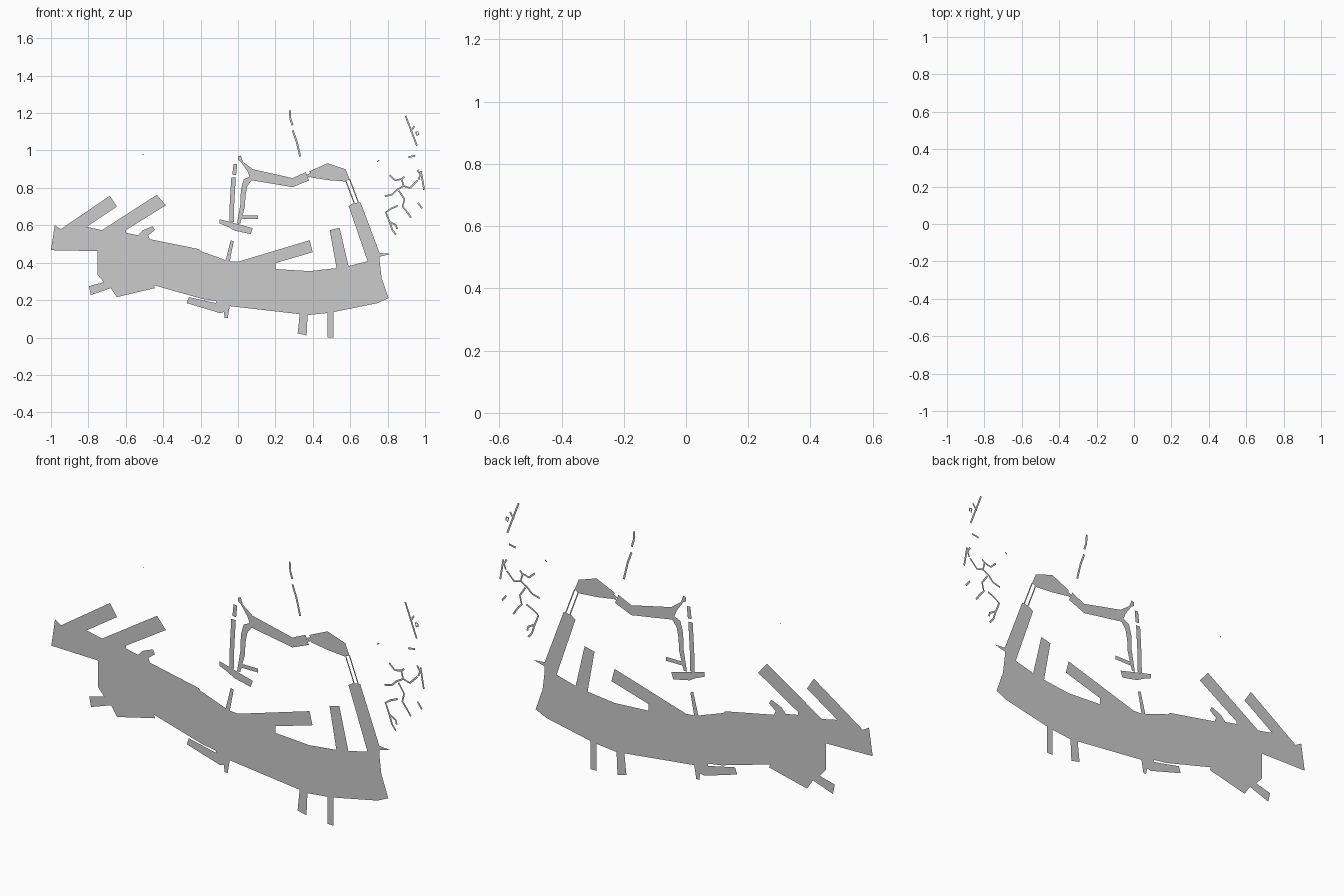
import bpy, bmesh
from mathutils import Vector


def flat(name, *polys):
    """Flat front-facing sheet in the y = 0 plane made of one or more outlines."""
    bm = bmesh.new()
    for pts in polys:
        f = bm.faces.new([bm.verts.new((x, 0, z)) for x, z in pts])
        f.normal_update()
        if f.normal.y > 0:
            f.normal_flip()
    bmesh.ops.triangulate(bm, faces=bm.faces[:])
    me = bpy.data.meshes.new(name)
    bm.to_mesh(me)
    bm.free()
    bpy.context.collection.objects.link(bpy.data.objects.new(name, me))


def ribbon(path, width):
    """Quads following a path with a constant width."""
    p = [Vector(q) for q in path]
    left, right = [], []
    for i, q in enumerate(p):
        d = (p[min(i + 1, len(p) - 1)] - p[max(i - 1, 0)]).normalized()
        n = Vector((-d.y, d.x)) * width / 2
        left.append(q + n)
        right.append(q - n)
    return [(left[i], left[i + 1], right[i + 1], right[i]) for i in range(len(p) - 1)]


# Main quay: upper and lower edges, left to right
upper = [(-1, .467), (-.98, .60), (-.947, .58), (-.81, .592), (-.728, .574),
         (-.60, .574), (-.60, .56), (-.535, .547), (-.48, .547), (-.472, .526),
         (-.21, .473), (-.20, .462), (-.066, .414), (-.044, .408), (0, .405),
         (.2, .398), (.2, .366), (.383, .355), (.527, .371), (.591, .382),
         (.693, .408), (.757, .408), (.768, .318), (.805, .211)]
lower = [(-.75, .462), (-.75, .334), (-.717, .296), (-.68, .264), (-.648, .216),
         (-.488, .254), (-.45, .28), (-.19, .206), (-.118, .195), (-.118, .184),
         (-.044, .168), (.33, .125), (.372, .12), (.479, .131), (.511, .136),
         (.746, .184)]
flat("main_quay", upper + lower[::-1])

# Piers reaching inland from the upper edge
flat("west_pier", [(-.947, .58), (-.685, .758), (-.648, .70), (-.81, .592)])
flat("second_pier", [(-.728, .574), (-.434, .763), (-.386, .707), (-.60, .574)])
flat("west_slip", [(-.535, .547), (-.51, .573), (-.456, .595), (-.445, .574), (-.48, .547)])
flat("small_jetty", [(-.066, .414), (-.039, .52), (-.023, .515), (-.044, .408)])
flat("middle_pier", [(0, .405), (.383, .52), (.399, .456), (.2, .398)])
flat("east_pier", [(.527, .371), (.49, .574), (.543, .587), (.591, .382)])
flat("east_wall", [(.693, .408), (.592, .702), (.615, .718), (.655, .723), (.757, .452),
                   (.816, .447), (.757, .432), (.757, .408)])

# Piers reaching out from the lower edge
flat("south_piers",
     [(.479, .131), (.479, 0), (.511, 0), (.511, .136)],
     [(.33, .125), (.319, .022), (.367, .011), (.372, .12)])
flat("south_dock", [(-.263, .216), (-.274, .184), (-.098, .131), (-.076, .136),
                    (-.071, .104), (-.055, .104), (-.044, .168), (-.118, .184)])
flat("southwest_dock", [(-.717, .296), (-.797, .275), (-.787, .227), (-.68, .264)])
flat("southwest_step", [(-.488, .254), (-.477, .264), (-.445, .264), (-.45, .28)])

# Inner basin walls
flat("basin_landing", [(-.1, .633), (-.04, .617), (.079, .585), (.068, .553), (-.02, .572),
                       (-.05, .59), (-.098, .61)])
flat("basin_west_wall", *ribbon([(-.034, .617), (-.032, .72), (-.024, .855)], .024),
     *ribbon([(-.020, .87), (-.014, .928)], .02))
flat("basin_inner_wall", [(-.005, .61), (.014, .72), (.015, .79), (.03, .845), (.062, .86),
                          (.073, .841), (.05, .81), (.04, .76), (.037, .70), (.025, .655),
                          (.012, .61)])
flat("basin_stub", [(.025, .652), (.107, .652), (.107, .633), (.018, .633)])
flat("basin_north_wall", [(.062, .86), (.05, .89), (.015, .94), (0, .95), (0, .968),
                          (.015, .972), (.026, .94), (.079, .90), (.292, .852),
                          (.362, .884), (.38, .84), (.292, .804), (.073, .841)])
flat("basin_northeast_wall", [(.383, .889), (.479, .932), (.575, .90), (.597, .846),
                              (.57, .835), (.479, .842), (.39, .856)])
flat("wall_link", *ribbon([(.373, .863), (.388, .87)], .018))

# Twin rails bridging the two eastern walls
flat("bridge_rails", *ribbon([(.577, .837), (.624, .712)], .006),
     *ribbon([(.597, .846), (.644, .721)], .006))

# Narrow channels to the north and east
channels = {
    "north_channel": ([[(.277, 1.215), (.280, 1.17), (.291, 1.135)],
                       [(.292, 1.108), (.313, 1.05), (.333, .967)]], .010),
    "northeast_ditch": ([[(.896, 1.185), (.957, 1.025)], [(.922, 1.10), (.943, 1.13)],
                         [(.912, .965), (.948, .972)]], .009),
    "ditch_loop": ([[(.950, 1.10), (.955, 1.08), (.965, 1.085), (.963, 1.10), (.950, 1.10)]], .005),
    "east_creeks": ([[(.81, .868), (.84, .84), (.875, .848), (.89, .86)],
                     [(.875, .848), (.885, .81), (.85, .79), (.825, .765), (.785, .755)],
                     [(.86, .785), (.89, .74), (.88, .70), (.905, .67), (.925, .64)],
                     [(.855, .705), (.82, .69), (.79, .67), (.81, .62), (.825, .575), (.845, .55)],
                     [(.81, .62), (.845, .60), (.85, .58)],
                     [(.885, .81), (.92, .80), (.96, .84)],
                     [(.96, .895), (.975, .87), (.965, .845)],
                     [(.978, .89), (.985, .85), (.995, .79)],
                     [(.962, .72), (.985, .69)]], .009),
    "scattered_pools": ([[(.745, .94), (.755, .948)], [(-.51, .978), (-.505, .978)]], .005),
}
for name, (paths, width) in channels.items():
    flat(name, *[q for p in paths for q in ribbon(p, width)])
